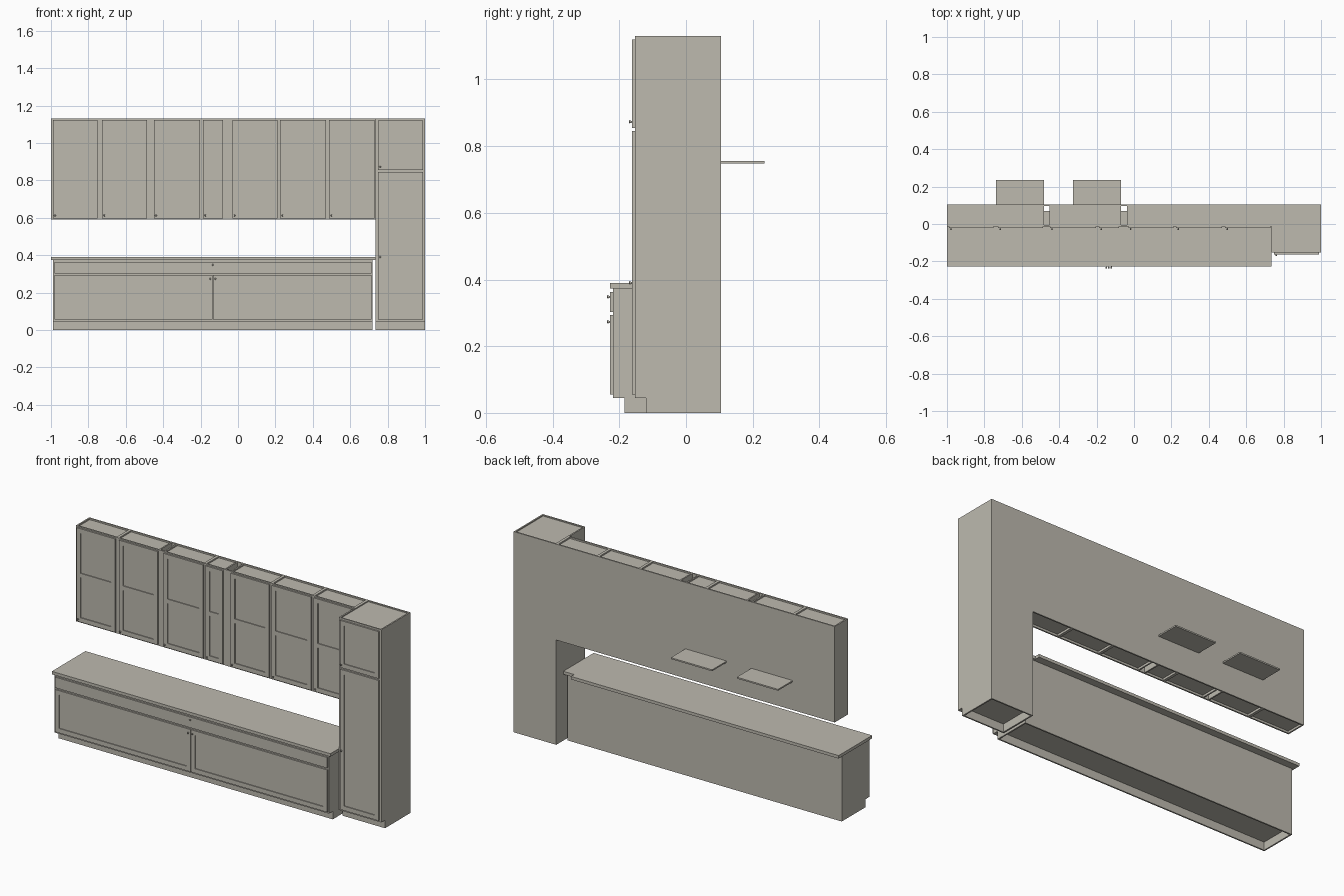
import bpy, bmesh
from mathutils import Matrix, Vector
from math import radians

cube = bpy.data.objects.get("Cube")
if cube:
    bpy.data.objects.remove(cube, do_unlink=True)

paint = bpy.data.materials.new("warm grey paint")
paint.use_nodes = True
paint.diffuse_color = (0.51, 0.49, 0.43, 1)
paint.node_tree.nodes["Principled BSDF"].inputs["Base Color"].default_value = paint.diffuse_color

T = 0.008       # board thickness
DOOR = 0.009    # door thickness


def finish(name, bm):
    mesh = bpy.data.meshes.new(name)
    bm.to_mesh(mesh)
    bm.free()
    mesh.materials.append(paint)
    obj = bpy.data.objects.new(name, mesh)
    bpy.context.collection.objects.link(obj)
    return obj


def boxes(name, *ranges):
    """One object made of boards, each given as (x0, x1, y0, y1, z0, z1)."""
    bm = bmesh.new()
    for x0, x1, y0, y1, z0, z1 in ranges:
        size = Matrix.Diagonal((x1 - x0, y1 - y0, z1 - z0, 1))
        mid = Vector((x0 + x1, y0 + y1, z0 + z1)) / 2
        bmesh.ops.create_cube(bm, size=1, matrix=Matrix.Translation(mid) @ size)
    return finish(name, bm)


def carcass(name, x0, x1, y0, y1, z0, z1, top_drop, bottom_lift):
    """Hollow cabinet with its top and bottom boards set inside the rim."""
    inner = (x0 + T, x1 - T, y0 + T, y1 - T)
    top, bottom = z1 - top_drop, z0 + bottom_lift
    boxes(name,
          (x0, x0 + T, y0, y1, z0, z1), (x1 - T, x1, y0, y1, z0, z1),
          (x0 + T, x1 - T, y1 - T, y1, z0, z1), (x0 + T, x1 - T, y0, y0 + T, z0, z1),
          (*inner, top - T, top), (*inner, bottom, bottom + T))


def plinth(name, x0, x1, y0, y1, height):
    """Open rim under a cabinet, set back at the front."""
    boxes(name,
          (x0, x0 + T, y0, y1, 0, height), (x1 - T, x1, y0, y1, 0, height),
          (x0 + T, x1 - T, y0, y0 + T, 0, height), (x0 + T, x1 - T, y1 - T, y1, 0, height))


def door(name, x0, x1, z0, z1, back, stile=0.025, middle=None):
    """Framed door with recessed panels, optionally with a middle rail."""
    front = back - DOOR
    parts = [(x0, x1, back - 0.004, back, z0, z1),
             (x0, x0 + stile, front, back, z0, z1),
             (x1 - stile, x1, front, back, z0, z1),
             (x0 + stile, x1 - stile, front, back, z0, z0 + stile),
             (x0 + stile, x1 - stile, front, back, z1 - stile, z1)]
    if middle:
        parts.append((x0 + stile, x1 - stile, front, back, middle - 0.012, middle + 0.012))
    boxes(name, *parts)


def knob(name, x, y, z):
    """Flared round knob pointing to the front."""
    bm = bmesh.new()
    turn = Matrix.Rotation(radians(90), 4, "X")
    for r1, r2, depth, offset in ((0.002, 0.005, 0.007, 0.0035), (0.005, 0.003, 0.002, 0.008)):
        bmesh.ops.create_cone(bm, cap_ends=True, segments=12, radius1=r1, radius2=r2, depth=depth,
                              matrix=Matrix.Translation((x, y - offset, z)) @ turn)
    finish(name, bm)


# Wall cabinets
BACK, FACE, LOW, HIGH = 0.105, -0.013, 0.59, 1.13
wall_units = ((-1, -0.742), (-0.742, -0.48), (-0.453, -0.197), (-0.197, -0.07),
              (-0.037, 0.217), (0.217, 0.478), (0.478, 0.735))
wall_doors = ((-0.99, -0.75), (-0.727, -0.487), (-0.45, -0.203), (-0.187, -0.08),
              (-0.03, 0.21), (0.225, 0.47), (0.487, 0.73))
for i, ((a, b), (da, db)) in enumerate(zip(wall_units, wall_doors), 1):
    carcass(f"wall_cabinet_{i}", a, b, FACE, BACK, LOW, HIGH, 0.008, 0.012)
    door(f"wall_door_{i}", da, db, LOW + 0.007, HIGH - 0.007, FACE, middle=0.86)
    knob(f"wall_knob_{i}", da + 0.012, FACE - DOOR, 0.612)

# Fillers closing the front and back of the gaps between wall cabinets
for i, (a, b) in enumerate(((-0.48, -0.453), (-0.07, -0.037)), 1):
    boxes(f"filler_{i}", (a, b, FACE, FACE + T, LOW, HIGH), (a, b, BACK - T, BACK, LOW, HIGH))

# Shelves reaching out at the back
for i, x in enumerate((-0.738, -0.327), 1):
    boxes(f"rear_shelf_{i}", (x, x + 0.257, BACK, 0.235, 0.748, 0.756))

# Tall cabinet
TALL = -0.153
carcass("tall_cabinet", 0.735, 1, TALL, BACK, 0.045, HIGH, 0.006, 0)
plinth("tall_plinth", 0.735, 1, -0.12, BACK, 0.045)
for name, z0, z1, kz in (("lower", 0.055, 0.845, 0.39), ("upper", 0.855, 1.12, 0.873)):
    door(f"tall_{name}_door", 0.748, 0.99, z0, z1, TALL)
    knob(f"tall_{name}_knob", 0.76, TALL - DOOR, kz)

# Base cabinet
BASE = -0.219
carcass("base_cabinet", -0.99, 0.72, BASE, 0.028, 0.045, 0.373, 0, 0)
plinth("base_plinth", -0.99, 0.72, -0.185, 0.028, 0.045)
door("base_right_door", -0.982, -0.136, 0.055, 0.293, BASE)
door("base_left_door", -0.134, 0.714, 0.055, 0.293, BASE)
boxes("drawer_front", (-0.982, 0.714, BASE - DOOR, BASE, 0.303, 0.363))
for name, x, z in (("base_right", -0.148, 0.273), ("base_left", -0.121, 0.273), ("drawer", -0.135, 0.348)):
    knob(f"{name}_knob", x, BASE - DOOR, z)

# Worktop, cut back at its left rear corner
boxes("worktop", (-1, 0.667, -0.228, 0.07, 0.373, 0.39), (0.667, 0.735, -0.228, 0.042, 0.373, 0.39))
